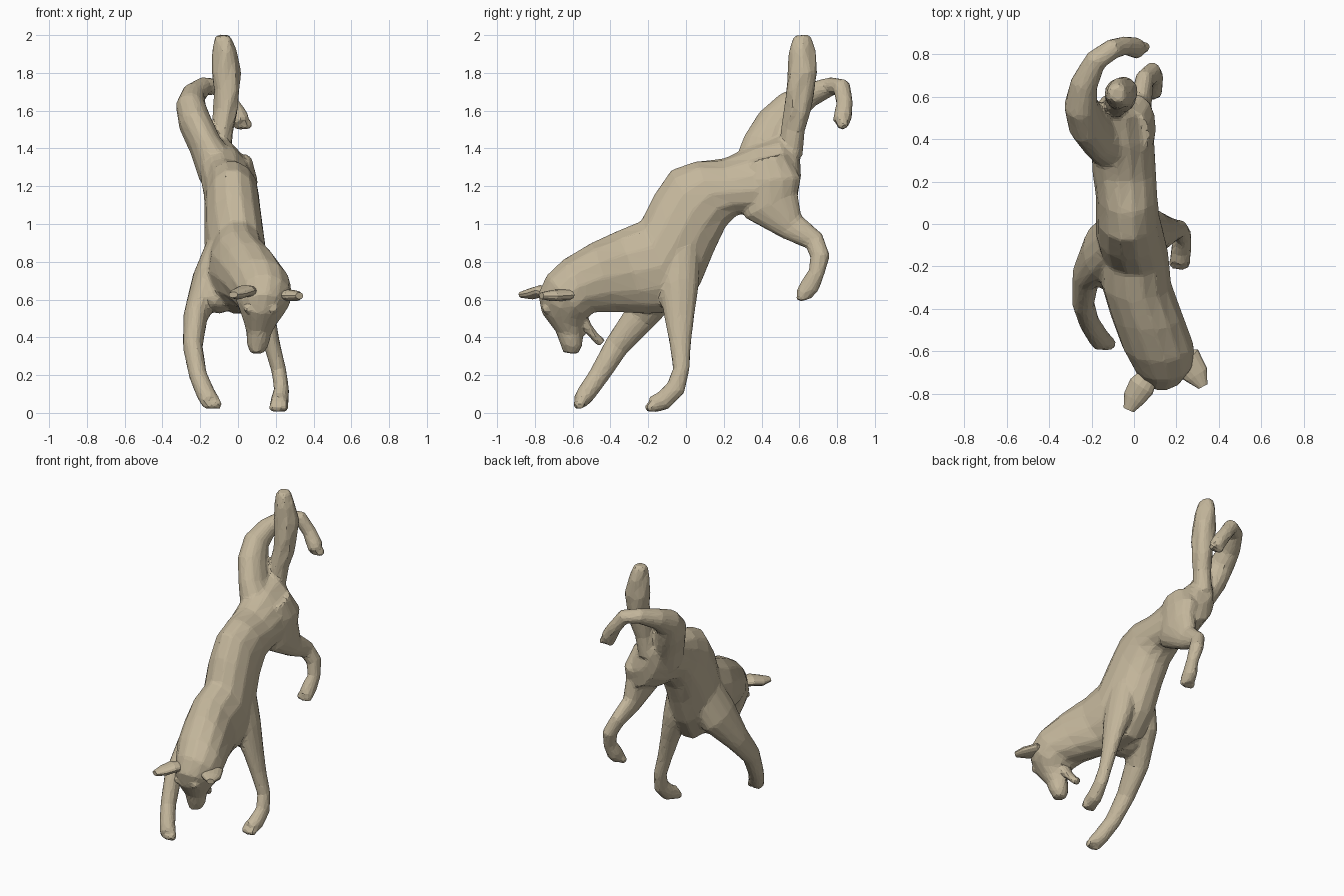
import bpy, bmesh, math, random
from mathutils import Vector, Matrix

random.seed(4)
SIDES = 14
fur = bpy.data.materials.new("tan_fur")
fur.diffuse_color = (.55, .47, .33, 1)


def skin(bm, rings):
    """Bridge a list of point rings into a closed tube."""
    loops = [[bm.verts.new(p) for p in ring] for ring in rings]
    n = len(loops[0])
    for a, b in zip(loops, loops[1:]):
        for i in range(n):
            j = (i + 1) % n
            bm.faces.new((a[i], a[j], b[j], b[i]))
    bm.faces.new(loops[0][::-1])
    bm.faces.new(loops[-1])


def ellipse(c, u, v, jitter=0):
    ring = []
    for i in range(SIDES):
        a, k = 2 * math.pi * i / SIDES, 1 + random.uniform(-jitter, jitter)
        ring.append(c + (u * math.cos(a) + v * math.sin(a)) * k)
    return ring


def limb(bm, path, grow=1.05, jitter=0):
    """Tube through (x, y, z, side radius, depth radius) stations."""
    pts = [Vector(p[:3]) for p in path]
    side, rings = Vector((1, 0, 0)), []
    for i, p in enumerate(path):
        t = (pts[min(i + 1, len(pts) - 1)] - pts[max(i - 1, 0)]).normalized()
        side = (side - t * side.dot(t)).normalized()
        rings.append(ellipse(pts[i], side * p[3] * grow, t.cross(side) * p[4] * grow, jitter))
    skin(bm, rings)


def blob(bm, c, r):
    m = Matrix.Translation(c) @ Matrix.Diagonal((*r, 1))
    bmesh.ops.create_icosphere(bm, subdivisions=2, radius=1, matrix=m)


def finish(name, bm):
    bmesh.ops.recalc_face_normals(bm, faces=bm.faces)
    me = bpy.data.meshes.new(name)
    bm.to_mesh(me)
    bm.free()
    me.materials.append(fur)
    ob = bpy.data.objects.new(name, me)
    bpy.context.collection.objects.link(ob)
    return ob


body = bmesh.new()

# torso, neck and head: centre x, half width, top (y, z), bottom (y, z); hips roll to the right
spine = [
    (-.08, .07, .58, 1.42, .61, 1.27), (-.065, .125, .50, 1.45, .59, 1.14),
    (-.055, .15, .36, 1.415, .43, 1.07), (-.045, .15, .20, 1.345, .27, 1.05),
    (-.035, .145, .05, 1.335, .21, .98), (-.03, .15, -.08, 1.29, .15, .85),
    (-.02, .16, -.17, 1.16, .08, .68), (.0, .16, -.24, 1.02, -.02, .53),
    (.01, .165, -.36, .97, -.2, .52), (.06, .17, -.5, .905, -.36, .53),
    (.11, .17, -.65, .815, -.48, .53), (.135, .15, -.74, .73, -.53, .50),
    (.13, .125, -.785, .63, -.545, .48), (.12, .09, -.765, .53, -.55, .44),
    (.11, .066, -.69, .43, -.545, .41), (.105, .057, -.665, .36, -.55, .35),
    (.10, .035, -.64, .317, -.57, .312)]
roll = [.06, .06, .06, .03]
skin(body, [ellipse(Vector((x, (yt + yb) / 2, (zt + zb) / 2)),
                    Vector((w, 0, -roll[i] if i < 4 else 0)),
                    Vector((0, (yt - yb) / 2, (zt - zb) / 2)))
            for i, (x, w, yt, zt, yb, zb) in enumerate(spine)])
blob(body, (-.1, -.2, .61), (.1, .13, .085))

# open lower jaw
limb(body, [(.11, -.57, .52, .05, .04), (.105, -.52, .45, .04, .024),
            (.095, -.48, .40, .035, .022), (.085, -.445, .37, .025, .026)])

# front legs
limb(body, [(.05, -.04, .88, .08, .11), (.09, -.04, .68, .08, .105), (.145, -.035, .5, .052, .075),
            (.18, -.03, .36, .042, .054), (.215, -.025, .23, .038, .042),
            (.23, -.055, .13, .038, .05), (.222, -.12, .065, .046, .05), (.215, -.18, .043, .045, .042)])
limb(body, [(-.07, -.05, .92, .08, .13), (-.15, -.13, .70, .09, .14), (-.225, -.24, .51, .062, .085),
            (-.24, -.37, .35, .05, .063), (-.212, -.46, .20, .046, .052),
            (-.17, -.53, .10, .048, .048), (-.145, -.56, .06, .05, .04)])

# right hind leg, tucked down
limb(body, [(-.02, .42, 1.33, .09, .12), (.01, .45, 1.22, .09, .155), (.02, .45, 1.10, .075, .15),
            (.03, .56, .985, .05, .075), (.05, .68, .91, .042, .054), (.085, .71, .83, .042, .05),
            (.10, .69, .74, .036, .042), (.09, .655, .67, .043, .05), (.085, .62, .625, .045, .042)])

# left hind leg, kicked up and folded over
limb(body, [(-.10, .38, 1.28, .11, .13), (-.17, .43, 1.41, .085, .13), (-.225, .49, 1.53, .085, .115),
            (-.25, .56, 1.625, .075, .085), (-.235, .66, 1.685, .062, .062),
            (-.18, .77, 1.73, .05, .046), (-.10, .825, 1.725, .046, .045),
            (-.04, .84, 1.64, .042, .042), (.005, .83, 1.57, .046, .048), (.02, .82, 1.535, .043, .042)])

# raised bushy tail
limb(body, [(-.095, .56, 1.36, .055, .06), (-.08, .565, 1.5, .054, .056), (-.065, .59, 1.6, .062, .066),
            (-.06, .605, 1.7, .066, .07), (-.06, .615, 1.80, .07, .074), (-.07, .615, 1.91, .062, .064),
            (-.08, .612, 1.98, .048, .05), (-.08, .61, 2.0, .034, .036)], jitter=.12)

# toes, spread across each paw
for x, y, z in [(.215, -.195, .03), (-.135, -.575, .045), (.08, .605, .615), (.024, .82, 1.525)]:
    for k in (-1.5, -.5, .5, 1.5):
        blob(body, (x + k * .022, y + abs(k) * .008, z), (.018, .028, .027))

# nose and brows
blob(body, (.10, -.64, .34), (.03, .02, .022))
for s in (-1, 1):
    blob(body, (.122 + s * .065, -.735, .55), (.03, .03, .025))

ob = finish("animal_body", body)
m = ob.modifiers.new("fuse", 'REMESH')
m.mode, m.voxel_size = 'VOXEL', .012
m = ob.modifiers.new("soften", 'SMOOTH')
m.factor, m.iterations = .5, 4
m = ob.modifiers.new("facets", 'DECIMATE')
m.ratio = .08

# ears: flattened leaf shapes
ears = {"right_ear": [(.20, -.63, .625, .04, .025), (.25, -.65, .625, .075, .03),
                      (.295, -.71, .62, .055, .028), (.325, -.765, .62, .022, .017)],
        "left_ear": [(.08, -.70, .64, .04, .03), (.035, -.765, .645, .06, .03),
                     (.0, -.82, .63, .05, .028), (-.025, -.875, .625, .025, .015)]}
for name, path in ears.items():
    bm = bmesh.new()
    limb(bm, path)
    finish(name, bm)
